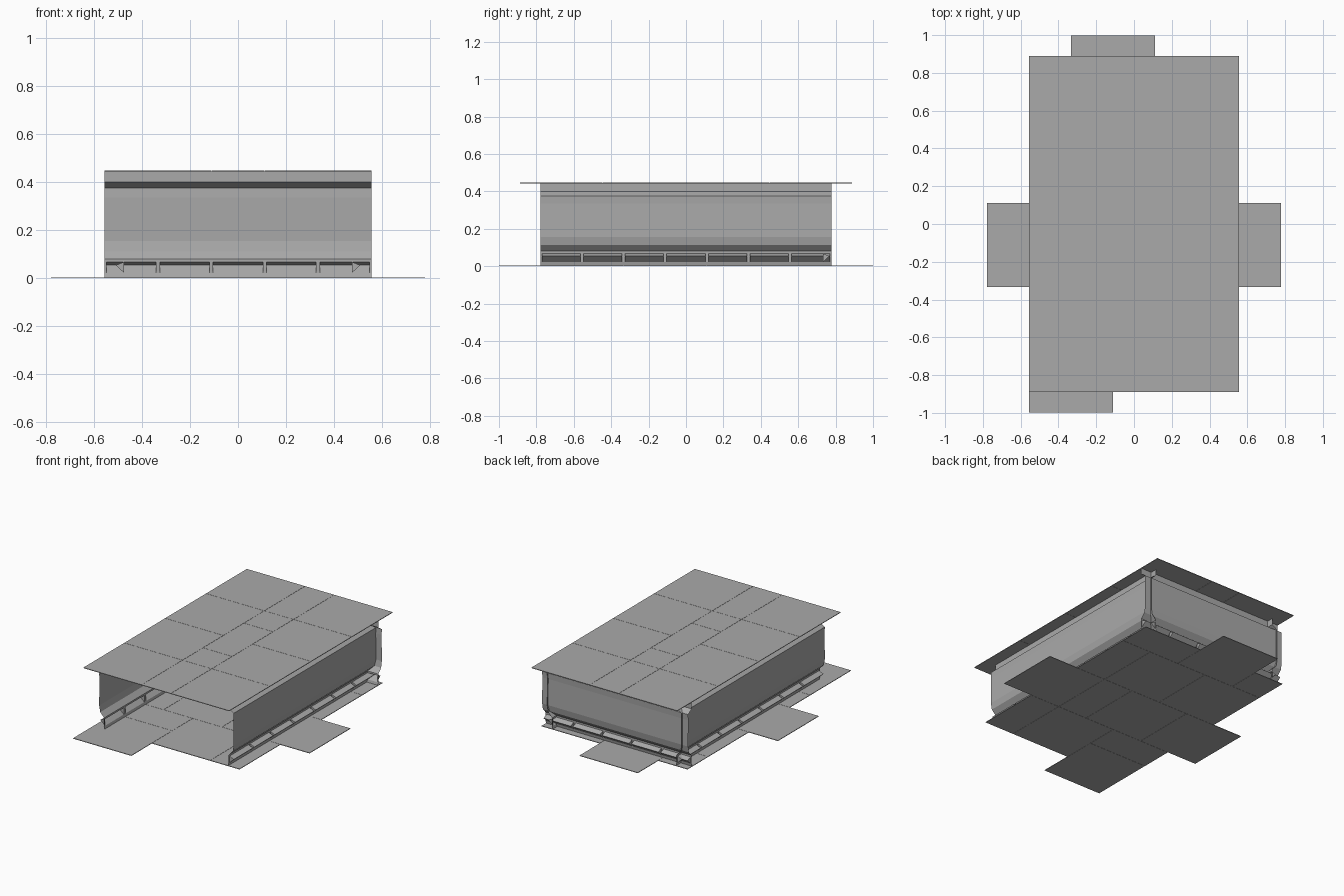
import bpy, bmesh
from mathutils import Matrix, Vector

cube = bpy.data.objects.get("Cube")
if cube:
    bpy.data.objects.remove(cube, do_unlink=True)

CELL = 2 / 9          # module width of the kit
GAP = 0.0015          # seam between plates

grey = bpy.data.materials.new("plain_grey")
grey.use_nodes = True
colour = (0.4, 0.4, 0.4, 1)
grey.diffuse_color = colour
grey.node_tree.nodes["Principled BSDF"].inputs["Base Color"].default_value = colour


def finish(name, bm):
    mesh = bpy.data.meshes.new(name)
    bm.to_mesh(mesh)
    bm.free()
    mesh.materials.append(grey)
    obj = bpy.data.objects.new(name, mesh)
    bpy.context.collection.objects.link(obj)
    return obj


def plates(name, tiles, origin, z0, z1):
    """Thin rectangular plates given as (column, row, width, depth) in cells."""
    bm = bmesh.new()
    for col, row, w, d in tiles:
        size = Vector((w * CELL - GAP, d * CELL - GAP, z1 - z0))
        centre = Vector((origin[0] + (col + w / 2) * CELL,
                         origin[1] + (row + d / 2) * CELL, (z0 + z1) / 2))
        bmesh.ops.create_cube(bm, size=1,
                              matrix=Matrix.Translation(centre) @ Matrix.Diagonal(size.to_4d()))
    return finish(name, bm)


# Wall section as (inward depth, height), above and below the slots
IN = 0.038
UPPER = [(IN, 0.444), (IN, 0.40), (0, 0.375), (0.002, 0.335), (0, 0.155),
         (0.008, 0.112), (IN, 0.08), (IN, 0.068)]
LOWER = [(IN, 0.022), (IN + 0.004, 0.004)]
SLOT = [(IN, 0.068), (0.004, 0.054), (IN, 0.022)]


def wall(name, panels, place):
    """Sheet wall along local x, facing -y; panels are widths in cells."""
    bm = bmesh.new()
    total = sum(panels)

    def face(points):
        bm.faces.new([bm.verts.new(p) for p in points])

    def strip(profile, a, b):
        rings = [[bm.verts.new((x, -d, z)) for d, z in profile] for x in (a, b)]
        for i in range(len(profile) - 1):
            bm.faces.new((rings[0][i], rings[0][i + 1], rings[1][i + 1], rings[1][i]))

    # Panels
    start = -total * CELL / 2
    x = start
    for width in panels:
        strip(UPPER, x, x + width * CELL)
        strip(LOWER, x, x + width * CELL)
        x += width * CELL

    # Recessed slots with frame posts
    post = 0.008
    for i in range(total):
        a, b = start + i * CELL, start + (i + 1) * CELL
        strip([SLOT[0], SLOT[-1]], a, a + post)
        strip([SLOT[0], SLOT[-1]], b - post, b)
        strip(SLOT, a + post, b - post)
        for end in (a + post, b - post):
            face([(end, -d, z) for d, z in SLOT])
    obj = finish(name, bm)
    obj.matrix_world = place
    return obj


# Walls on three sides, front left open
wall("back_wall", [3, 1, 1], Matrix.Translation((0, 0.77, 0)))
for name, side, panels in (("left_wall", 1, [3, 1, 1, 2]), ("right_wall", -1, [2, 1, 1, 3])):
    turn = Matrix.Rotation(-side * 1.5707963, 4, "Z")
    wall(name, panels, Matrix.Translation((side * 0.512, 0, 0)) @ turn)

# Ceiling: two wide columns either side of a narrow staggered one
ceiling = [(col, row, 2, 2) for col in (0, 3) for row in (0, 2, 4, 6)]
ceiling += [(2, 0, 1, 2), (2, 2, 1, 1), (2, 3, 1, 2), (2, 5, 1, 1), (2, 6, 1, 2)]
plates("ceiling_tiles", ceiling, (-2.5 * CELL, -4 * CELL), 0.443, 0.447)

# Floor: staggered tiles, four of which stick out past the walls
floor = [(0, -1, 2, 2), (2, 0, 2, 2), (4, 0, 1, 2), (0, 1, 2, 1),
         (-1, 2, 2, 2), (1, 2, 2, 2), (3, 2, 1, 2), (4, 2, 2, 2),
         (0, 4, 2, 2), (2, 4, 2, 2), (4, 4, 1, 2),
         (0, 6, 1, 1), (1, 6, 2, 2), (3, 6, 2, 1)]
plates("floor_tiles", floor, (-2.5 * CELL, -3.5 * CELL), 0, 0.004)
